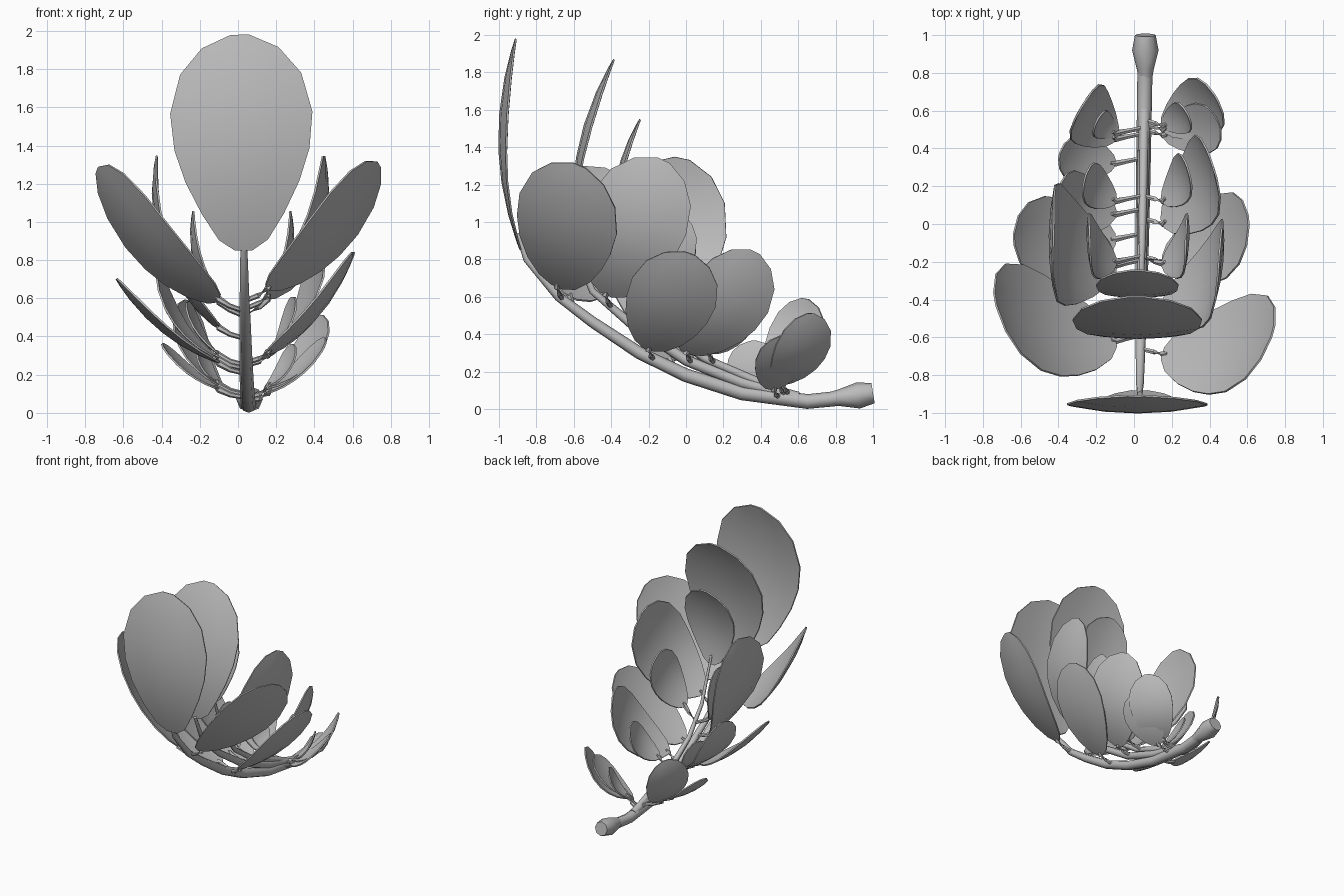
import bpy, bmesh, math
from mathutils import Vector

if "Cube" in bpy.data.objects:
    bpy.data.objects.remove(bpy.data.objects["Cube"])

grey = bpy.data.materials.new("leaf grey")
grey.diffuse_color = (0.5, 0.5, 0.5, 1)
grey.use_nodes = True
grey.node_tree.nodes["Principled BSDF"].inputs["Base Color"].default_value = grey.diffuse_color


def finish(bm, name, angle):
    bmesh.ops.recalc_face_normals(bm, faces=bm.faces[:])
    me = bpy.data.meshes.new(name)
    bm.to_mesh(me)
    bm.free()
    me.materials.append(grey)
    for p in me.polygons:
        p.use_smooth = True
    me.set_sharp_from_angle(angle=math.radians(angle))
    ob = bpy.data.objects.new(name, me)
    bpy.context.collection.objects.link(ob)
    return ob


def tube(name, pts, radii, sides=8):
    """Tapered round tube along a list of points."""
    bm = bmesh.new()
    rings = []
    for i, p in enumerate(pts):
        d = (pts[min(i + 1, len(pts) - 1)] - pts[max(i - 1, 0)]).normalized()
        ref = Vector((1, 0, 0)) if abs(d.x) < 0.8 else Vector((0, 0, 1))
        u = (ref - d * ref.dot(d)).normalized()
        v = d.cross(u)
        rings.append([bm.verts.new(p + radii[i] * (u * math.cos(a) + v * math.sin(a)))
                      for a in [2 * math.pi * k / sides for k in range(sides)]])
    for a, b in zip(rings, rings[1:]):
        for k in range(sides):
            n = (k + 1) % sides
            bm.faces.new((a[k], a[n], b[n], b[k]))
    bm.faces.new(rings[0])
    bm.faces.new(rings[-1])
    return finish(bm, name, 50)


def outline(t, fat):
    """Relative half width of a leaf: flare blended with an ellipse, then a round tip."""
    if t < .62:
        flare = (.27 + .73 * math.sin(math.pi / 2 * t / .62)) * min(1, .45 + t * 10)
        oval = max(.12, math.sqrt(1 - ((t - .62) / .62) ** 2))
        return flare * (1 - fat) + oval * fat
    return max(.13, math.sqrt(max(0, 1 - ((t - .62) / .38) ** 2)))


def leaf(name, base, tip, hint, inward, bow=.36, fat=0.0):
    """Cupped oval leaf from base to tip; hint is roughly its width direction."""
    length = (tip - base).length
    axis = (tip - base) / length
    w = Vector(hint)
    w = (w - axis * w.dot(axis)).normalized()
    n = axis.cross(w)
    if n.dot(Vector(inward)) < 0:
        n = -n
    half = 0.33 * length
    bm = bmesh.new()
    rows = []
    for t in (0, .05, .17, .32, .47, .64, .82, .94, 1):
        row = []
        for u in (-1, -.5, 0, .5, 1):
            x = u * outline(t, fat)
            p = base + axis * t * length + w * x * half
            p += n * (0.11 * half * x * x - bow * length * t * (1 - t))
            row.append(bm.verts.new(p))
        rows.append(row)
    for a, b in zip(rows, rows[1:]):
        for k in range(4):
            bm.faces.new((a[k], a[k + 1], b[k + 1], b[k]))
    bmesh.ops.recalc_face_normals(bm, faces=bm.faces[:])
    bmesh.ops.solidify(bm, geom=bm.faces[:], thickness=0.01)
    return finish(bm, name, 45)


def stem_at(path, y):
    for a, b in zip(path, path[1:]):
        if b.y <= y <= a.y:
            return a.lerp(b, (a.y - y) / (a.y - b.y))
    return path[0]


def frond(name, profile, r0, end_base, end_tip, turn, bow, leaves):
    """Stem along a (y, z) profile, an end leaf, and side leaves
    given as (base y, tip x, tip y, tip z)."""
    path = [Vector((.045 + .016 * y, y, z)) for y, z in profile]
    count = len(path) - 1
    tube(name + "_stem", path, [r0 * (1 - .65 * (i / count) ** 2) for i in range(count + 1)])
    leaf(name + "_end_leaf", Vector((.03, *end_base)), Vector((.01, *end_tip)),
         (1, 0, 0), (0, 1, 0))
    for i, (by, tx, ty, tz) in enumerate(leaves):
        s = 1 if tx > 0 else -1
        start = stem_at(path, by + .03)
        base = Vector((.155 if s > 0 else -.1, by, stem_at(path, by).z + .04))
        tip = Vector((tx, ty, tz))
        # leaves turn to face backwards near the foot and forwards near the end
        tilt = turn - .85 * by
        leaf(f"{name}_side_leaf_{i}", base, tip, (s * tilt, 1, 0), (-s, 0, .3), bow, .55)
        # short stalk that swells toward the leaf
        tube(f"{name}_stalk_{i}",
             [start, start.lerp(base, .6) - Vector((0, 0, .01)), base,
              base + (tip - base).normalized() * .03],
             [.012, .014, .018, .008], 6)


# three nested fronds, outermost first
frond("lower", [(.8, .055), (.65, .04), (.3, .085), (0, .18), (-.25, .3), (-.5, .465),
                (-.68, .6), (-.85, .8), (-.9, .94)], .04,
      (-.89, .85), (-.915, 1.98), .02, .36,
      [(-.69, .74, -.57, 1.3), (-.62, -.74, -.4, 1.27),
       (-.2, .61, .02, .83), (-.08, -.64, -.08, .7),
       (.47, .46, .52, .39), (.32, -.4, .36, .36)])
frond("middle", [(.6, .06), (.3, .14), (0, .26), (-.3, .46), (-.5, .63), (-.6, .86)], .032,
      (-.59, .85), (-.39, 1.87), -.13, .6,
      [(-.43, .46, -.12, 1.33), (-.22, -.43, -.02, 1.34),
       (0, .4, .37, .84), (.05, -.42, .12, .74),
       (.5, .44, .67, .51), (.45, -.27, .64, .59)])
frond("upper", [(.6, .06), (.35, .16), (.1, .27), (-.1, .41), (-.26, .62), (-.38, .97)], .024,
      (-.38, .9), (-.25, 1.55), -.05, .5,
      [(-.21, .28, -.04, 1.05), (-.2, -.24, -.05, 1.05),
       (.12, .28, .32, .6), (.12, -.26, .26, .58),
       (.52, .29, .58, .36), (.48, -.2, .55, .35)])

# thick foot of the outer stem
tube("stem_foot", [Vector((.06, y, z)) for y, z in ((1, .085), (.92, .072), (.82, .06), (.78, .054))],
     [.055, .07, .045, .038])
